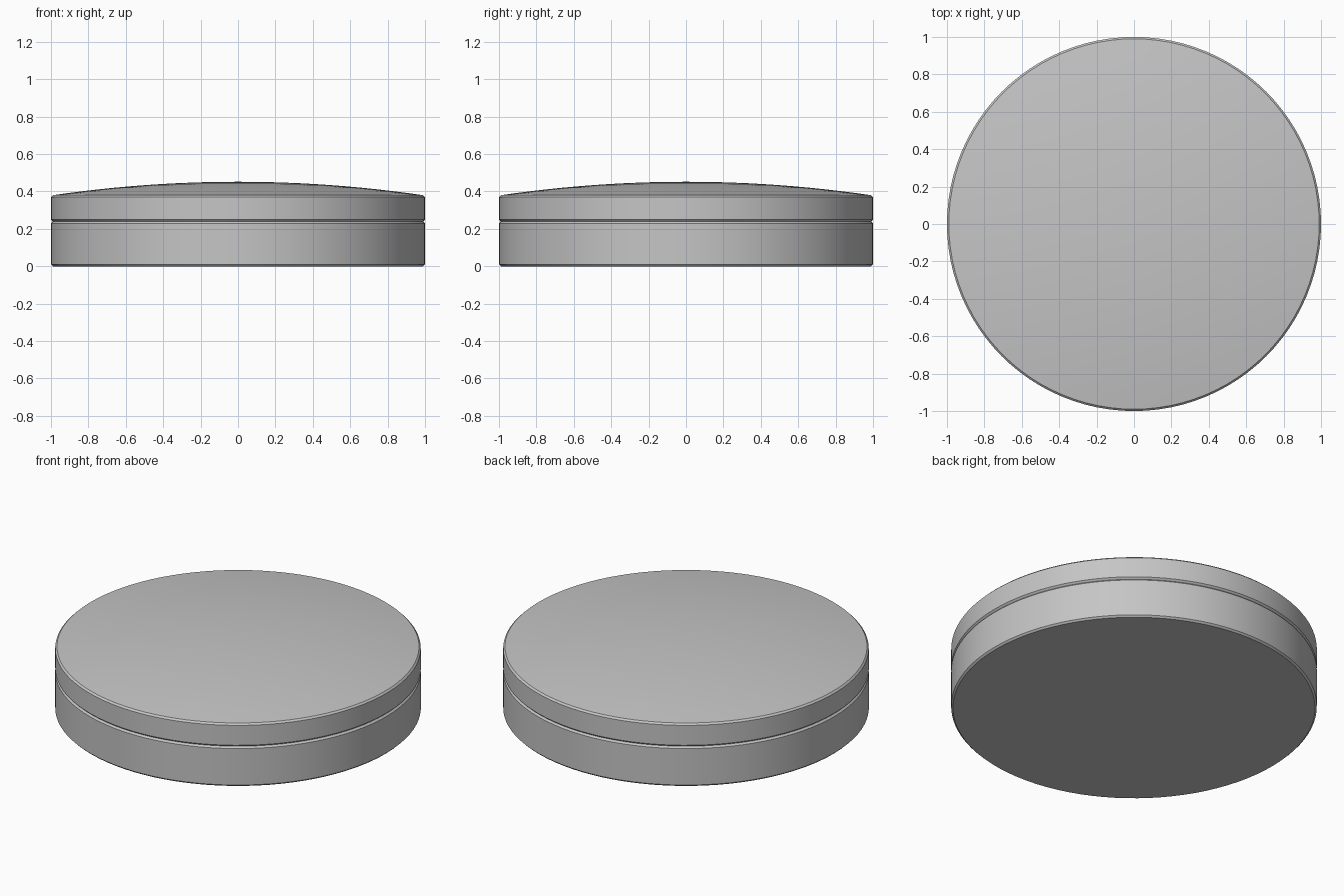
import bpy, bmesh, math

cube = bpy.data.objects.get("Cube")
if cube:
    bpy.data.objects.remove(cube, do_unlink=True)

SEGMENTS = 96
RADIUS = 1.0
CHAMFER = 0.01
SEAM_Z = 0.24      # where lid meets base
RIM_Z = 0.38       # start of the dome
TOP_Z = 0.452      # crown of the dome
DOME_RINGS = 12

grey = bpy.data.materials.new("plain grey")
grey.use_nodes = True
colour = (0.56, 0.56, 0.56, 1)
grey.diffuse_color = colour
grey.node_tree.nodes["Principled BSDF"].inputs["Base Color"].default_value = colour


def lathe(name, profile):
    """Spin a radius/height profile, closed on the axis, around z."""
    bm = bmesh.new()
    verts = [bm.verts.new((r, 0, z)) for r, z in profile]
    edges = [bm.edges.new(pair) for pair in zip(verts, verts[1:])]
    bmesh.ops.spin(bm, geom=verts + edges, axis=(0, 0, 1), cent=(0, 0, 0),
                   angle=math.tau, steps=SEGMENTS, use_duplicate=False)
    bmesh.ops.remove_doubles(bm, verts=bm.verts, dist=0.0001)
    bmesh.ops.recalc_face_normals(bm, faces=bm.faces)
    mesh = bpy.data.meshes.new(name)
    bm.to_mesh(mesh)
    bm.free()
    mesh.materials.append(grey)
    obj = bpy.data.objects.new(name, mesh)
    bpy.context.collection.objects.link(obj)
    bpy.ops.object.select_all(action='DESELECT')
    obj.select_set(True)
    bpy.context.view_layer.objects.active = obj
    bpy.ops.object.shade_smooth_by_angle(angle=math.radians(25))
    return obj


inner = RADIUS - CHAMFER

# Base: flat disc with chamfered rims
lathe("base", [(0, 0), (inner, 0), (RADIUS, CHAMFER),
               (RADIUS, SEAM_Z - CHAMFER), (inner, SEAM_Z), (0, SEAM_Z)])

# Lid: chamfered rim under a shallow spherical dome
rise = TOP_Z - RIM_Z
sphere = (inner ** 2 + rise ** 2) / (2 * rise)
radii = [inner * (1 - i / DOME_RINGS) for i in range(DOME_RINGS + 1)]
dome = [(r, TOP_Z - sphere + math.sqrt(sphere ** 2 - r ** 2)) for r in radii]
lathe("lid", [(0, SEAM_Z), (inner, SEAM_Z), (RADIUS, SEAM_Z + CHAMFER),
              (RADIUS, RIM_Z - CHAMFER)] + dome)
